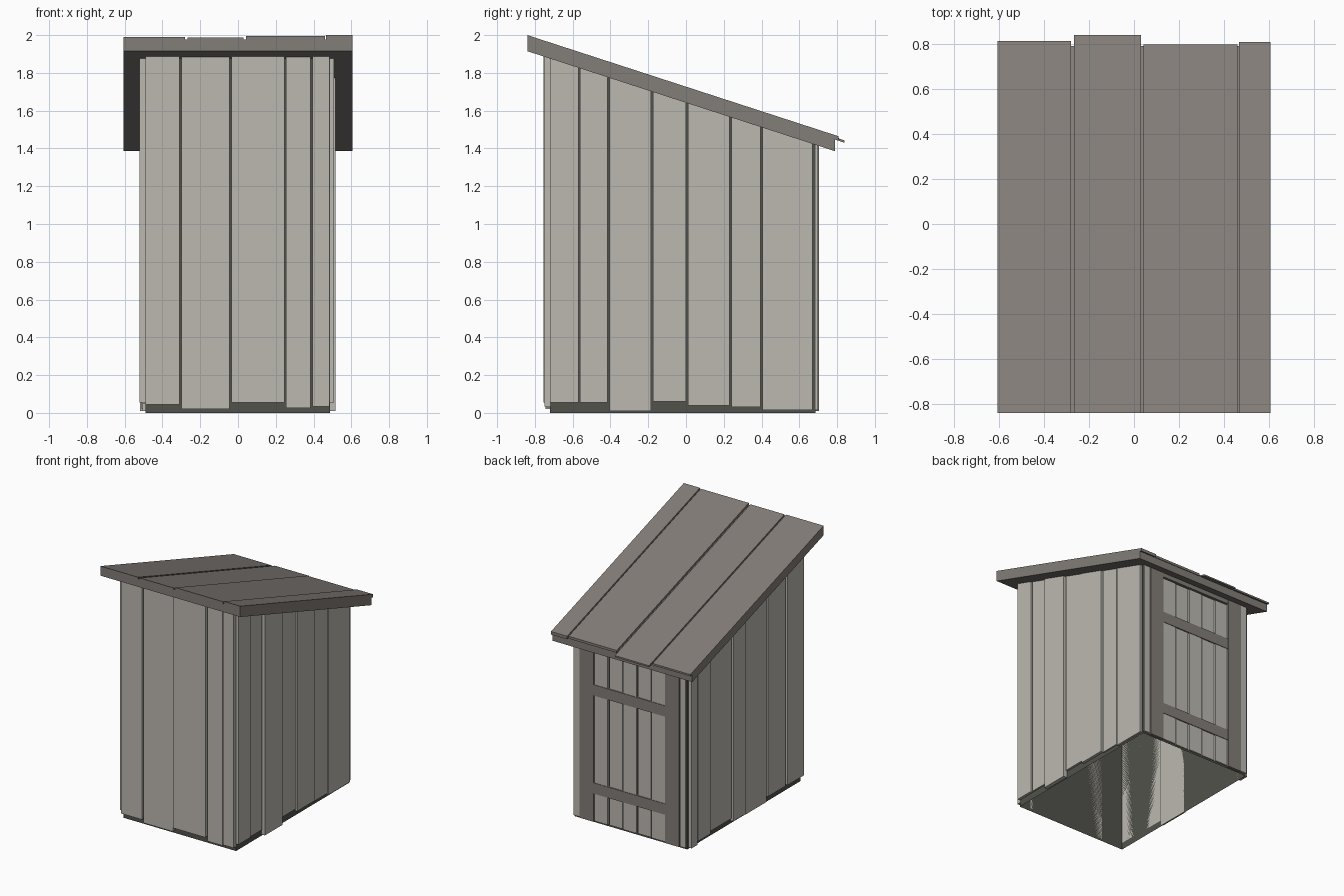
import bpy
import bmesh

cube = bpy.data.objects.get("Cube")
if cube:
    bpy.data.objects.remove(cube, do_unlink=True)


def material(name, rgb):
    m = bpy.data.materials.new(name)
    m.use_nodes = True
    color = (*rgb, 1)
    m.diffuse_color = color
    m.node_tree.nodes["Principled BSDF"].inputs["Base Color"].default_value = color
    return m


LIGHT = material("weathered board", (0.505, 0.485, 0.44))
BROWN = material("brown timber", (0.225, 0.205, 0.187))
DARK = material("dark base", (0.083, 0.084, 0.07))


def under_roof(y):
    return 1.915 - 0.325 * (y + 0.84)


def block(name, mat, x, y, bottom, top, open_ends=False):
    """Box whose bottom and top may be heights or functions of y."""
    bm = bmesh.new()
    bmesh.ops.create_cube(bm, size=1)
    if open_ends:
        ends = [f for f in bm.faces if abs(f.normal.z) > 0.5]
        bmesh.ops.delete(bm, geom=ends, context="FACES_ONLY")
    for v in bm.verts:
        limit = top if v.co.z > 0 else bottom
        v.co.x = x[v.co.x > 0]
        v.co.y = y[v.co.y > 0]
        v.co.z = limit(v.co.y) if callable(limit) else limit
    mesh = bpy.data.meshes.new(name)
    bm.to_mesh(mesh)
    bm.free()
    mesh.materials.append(mat)
    obj = bpy.data.objects.new(name, mesh)
    bpy.context.scene.collection.objects.link(obj)


def above(offset):
    return lambda y: under_roof(y) + offset


GAP = 0.005
X0, X1, Y0, Y1 = -0.49, 0.487, -0.72, 0.675

# Hollow inner shell without a floor, visible in the gaps and along the foot
block("shed_shell", DARK, (X0, X1), (Y0, Y1 + 0.01), 0, under_roof, open_ends=True)

# Front boards: start, end, bottom, thickness
front = [(-0.495, -0.305, 0.045, 0.03), (-0.305, -0.04, 0.02, 0.025),
         (-0.04, 0.25, 0.055, 0.035), (0.25, 0.39, 0.025, 0.025),
         (0.39, 0.49, 0.035, 0.03)]
for i, (a, b, low, t) in enumerate(front):
    block(f"front_board_{i}", LIGHT, (a + GAP, b - GAP), (Y0 - t, Y0), low, under_roof)

# Boards of the +x side
left = [(-0.725, -0.565, 0.055, 0.02), (-0.565, -0.41, 0.055, 0.013),
        (-0.41, -0.18, 0.01, 0.03), (-0.18, 0.005, 0.06, 0.016),
        (0.005, 0.235, 0.04, 0.022), (0.235, 0.40, 0.03, 0.012),
        (0.40, 0.675, 0.015, 0.016)]
for i, (a, b, low, t) in enumerate(left):
    block(f"left_board_{i}", LIGHT, (X1, X1 + t), (a + GAP, b - GAP), low, under_roof)

# Boards of the -x side
right = [(-0.725, -0.51, 0.055, 0.032), (-0.51, -0.28, 0.05, 0.022),
         (-0.28, -0.01, 0.01, 0.016), (-0.01, 0.15, 0.02, 0.022),
         (0.15, 0.42, 0.045, 0.015), (0.42, 0.59, 0.03, 0.022),
         (0.59, 0.675, 0.01, 0.028)]
for i, (a, b, low, t) in enumerate(right):
    block(f"right_board_{i}", LIGHT, (X0 - t, X0), (a + GAP, b - GAP), low, under_roof)

# Back corner boards and door posts
for side, s in (("left", 1), ("right", -1)):
    corner = sorted((s * 0.436, s * 0.486))
    post = sorted((s * 0.31, s * 0.43))
    block(f"back_corner_board_{side}", LIGHT, corner, (Y1, 0.70), 0.015, under_roof)
    block(f"door_post_{side}", BROWN, post, (Y1, 0.704), 0.01, under_roof)

# Door planks, rails and header
WIDTH = 0.62 / 5
for i in range(5):
    a = -0.31 + i * WIDTH
    depth = 0.698 - 0.005 * (i % 2)
    block(f"door_plank_{i}", LIGHT, (a + GAP, a + WIDTH - GAP), (Y1, depth), 0.015, 1.37)
for name, low, high in (("lower", 0.23, 0.315), ("upper", 1.0, 1.085)):
    block(f"door_rail_{name}", BROWN, (-0.31, 0.31), (Y1, 0.702), low, high)
block("door_header", BROWN, (-0.31, 0.31), (Y1, 0.702), 1.38, under_roof)

# Sloping roof slab
block("roof_slab", BROWN, (-0.607, 0.607), (-0.84, 0.79), under_roof, above(0.063))

# Roof planks: start, end, back edge, top height over the underside
planks = [(-0.607, -0.28, 0.813, 0.075), (-0.267, 0.03, 0.84, 0.073),
          (0.043, 0.46, 0.798, 0.08), (0.467, 0.607, 0.808, 0.085)]
for i, (a, b, end, top) in enumerate(planks):
    block(f"roof_plank_{i}", BROWN, (a, b), (-0.84, end), above(0.061), above(top))
